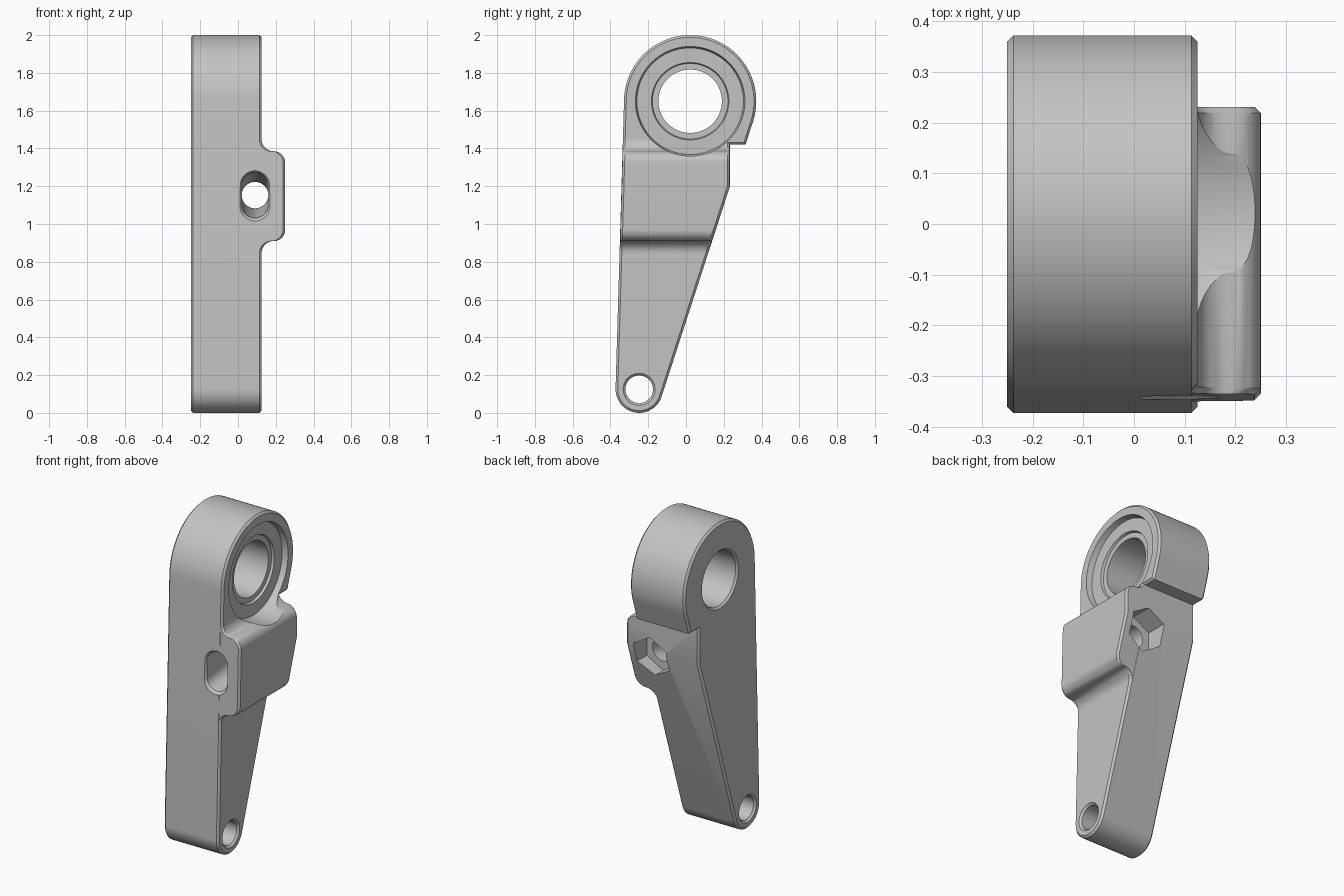
import bpy, bmesh
from math import sin, cos, tan, pi, radians, acos, atan2, hypot
from mathutils import Vector

cube = bpy.data.objects.get("Cube")
if cube:
    bpy.data.objects.remove(cube, do_unlink=True)

CHAMFER = 0.012
HEAD, HEAD_R = Vector((0.022, 1.65)), 0.35      # big eye, in (y, z)
FOOT, FOOT_R = Vector((-0.248, 0.125)), 0.125   # small eye
SLANT = radians(18)                             # slope of the rear edge
REAR = 0.232                                    # rear face beside the nut pocket

grey = bpy.data.materials.new("light_grey")
grey.use_nodes = True
grey.diffuse_color = (0.55, 0.55, 0.55, 1)
grey.node_tree.nodes["Principled BSDF"].inputs["Base Color"].default_value = grey.diffuse_color


def arc(center, r, a0, a1, n):
    """Points on an arc, angles in radians."""
    return [Vector((center[0] + r * cos(a0 + (a1 - a0) * i / n),
                    center[1] + r * sin(a0 + (a1 - a0) * i / n))) for i in range(n + 1)]


def inset(points, d):
    """Move a counter-clockwise outline inwards by d with mitred corners."""
    out = []
    for i, p in enumerate(points):
        a = (p - points[i - 1]).normalized()
        b = (points[(i + 1) % len(points)] - p).normalized()
        na, nb = Vector((-a.y, a.x)), Vector((-b.y, b.x))
        out.append(p + (na + nb) * d / (1 + na.dot(nb)))
    return out


def loft(name, rings):
    """Closed solid through rings of equal point count."""
    bm = bmesh.new()
    loops = [[bm.verts.new(p) for p in ring] for ring in rings]
    n = len(loops[0])
    for a, b in zip(loops, loops[1:]):
        for i in range(n):
            j = (i + 1) % n
            bm.faces.new((a[i], a[j], b[j], b[i]))
    bm.faces.new(loops[0])
    bm.faces.new(loops[-1])
    bmesh.ops.recalc_face_normals(bm, faces=bm.faces)
    mesh = bpy.data.meshes.new(name)
    bm.to_mesh(mesh)
    bm.free()
    obj = bpy.data.objects.new(name, mesh)
    bpy.context.collection.objects.link(obj)
    return obj


def bore(name, center, steps, n=80):
    """Turned cutter along x from (x, radius) steps."""
    return loft(name, [[(x, center.x + r * cos(2 * pi * i / n), center.y + r * sin(2 * pi * i / n))
                        for i in range(n)] for x, r in steps])


def cut(obj, cutters):
    """Subtract the cutters and bake the result."""
    for c in cutters:
        mod = obj.modifiers.new("cut", 'BOOLEAN')
        mod.operation, mod.solver, mod.object = 'DIFFERENCE', 'EXACT', c
    bpy.context.view_layer.update()
    deps = bpy.context.evaluated_depsgraph_get()
    mesh = bpy.data.meshes.new_from_object(obj.evaluated_get(deps))
    obj.modifiers.clear()
    obj.data = mesh
    mesh.materials.clear()
    mesh.materials.append(grey)
    for poly in mesh.polygons:
        poly.material_index = 0


# Lever outline: big eye, front tangent, small eye, slanted rear edge, notch under the eye
axis = HEAD - FOOT
front = atan2(axis.y, axis.x) + acos((FOOT_R - HEAD_R) / axis.length)
lobe = arc(HEAD, HEAD_R, -SLANT, front, 64)
toe = arc(FOOT, FOOT_R, front, 2 * pi - SLANT, 32)
heel = toe[-1]
bend_z = heel.y + (REAR - heel.x) / tan(SLANT)
notch_z = 1.42
lip_y = lobe[0].x - (lobe[0].y - notch_z) * tan(SLANT)
outline = lobe + toe + [Vector((REAR, bend_z)), Vector((REAR, notch_z)), Vector((lip_y, notch_z))]
small = inset(outline, CHAMFER)
lever = loft("lever_body", [[(x, p.x, p.y) for p in pts] for x, pts in (
    (-0.25, small), (-0.25 + CHAMFER, outline), (0.125 - CHAMFER, outline), (0.125, small))])


# Side boss: filleted swelling that follows the front and rear faces of the lever
def front_y(z):
    a, b = toe[0], lobe[-1]
    return a.x + (b.x - a.x) * (z - a.y) / (b.y - a.y) + 0.001


def rear_y(z):
    return min(REAR, heel.x + (z - heel.y) * tan(SLANT)) - 0.001


side = (arc((0.19, 1.45), 0.065, pi, 1.5 * pi, 10)
        + arc((0.19, 1.325), 0.06, pi / 2, 0, 10)[1:]
        + [Vector((0.25, bend_z))]
        + arc((0.19, 0.97), 0.06, 0, -pi / 2, 10)
        + arc((0.19, 0.845), 0.065, pi / 2, pi, 10)[1:])
sections = []
for x, z in side:
    f, r = front_y(z), rear_y(z)
    sections.append([(0.06, f, z), (x - CHAMFER, f, z), (x, f + CHAMFER, z),
                     (x, r - CHAMFER, z), (x - CHAMFER, r, z), (0.06, r, z)])
boss = loft("clamp_boss", sections)

# Cutters: stepped bearing bore, pivot hole, tapering bolt slot, nut pocket
bearing = bore("bearing_cutter", HEAD, [
    (-0.3, 0.18), (-0.25, 0.18), (-0.238, 0.168), (0.075, 0.168), (0.075, 0.2),
    (0.09, 0.205), (0.09, 0.282), (0.125, 0.29), (0.3, 0.29)])
pivot = bore("pivot_cutter", FOOT, [
    (-0.3, 0.085), (-0.25, 0.085), (-0.238, 0.073), (0.113, 0.073), (0.125, 0.085), (0.2, 0.085)], 40)
SLOT_X, SLOT_Z = 0.09, 1.153
slot_rings = []
for y, r, stretch in ((-0.4, 0.082, 0.055), (-0.346, 0.082, 0.055), (-0.332, 0.07, 0.052),
                      (0.08, 0.07, 0), (0.35, 0.07, 0)):
    ring = arc((SLOT_X, SLOT_Z + stretch), r, 0, pi, 20)
    ring += arc((SLOT_X, SLOT_Z - stretch), r, pi + 0.02, 2 * pi - 0.02, 20)
    slot_rings.append([(p.x, y, p.y) for p in ring])
slot = loft("slot_cutter", slot_rings)
hexagon = arc((SLOT_X - 0.003, SLOT_Z), 0.128, pi / 2, pi / 2 + 5 * pi / 3, 5)
pocket = loft("nut_pocket_cutter", [[(p.x, y, p.y) for p in hexagon] for y in (0.1, 0.35)])

cut(lever, [bearing, pivot, slot, pocket])
cut(boss, [bearing, slot, pocket])
for c in (bearing, pivot, slot, pocket):
    bpy.data.objects.remove(c, do_unlink=True)

# Smooth turned surfaces, crisp chamfers
bpy.ops.object.select_all(action='DESELECT')
for obj in (lever, boss):
    obj.select_set(True)
bpy.context.view_layer.objects.active = lever
bpy.ops.object.shade_smooth_by_angle(angle=radians(25))
